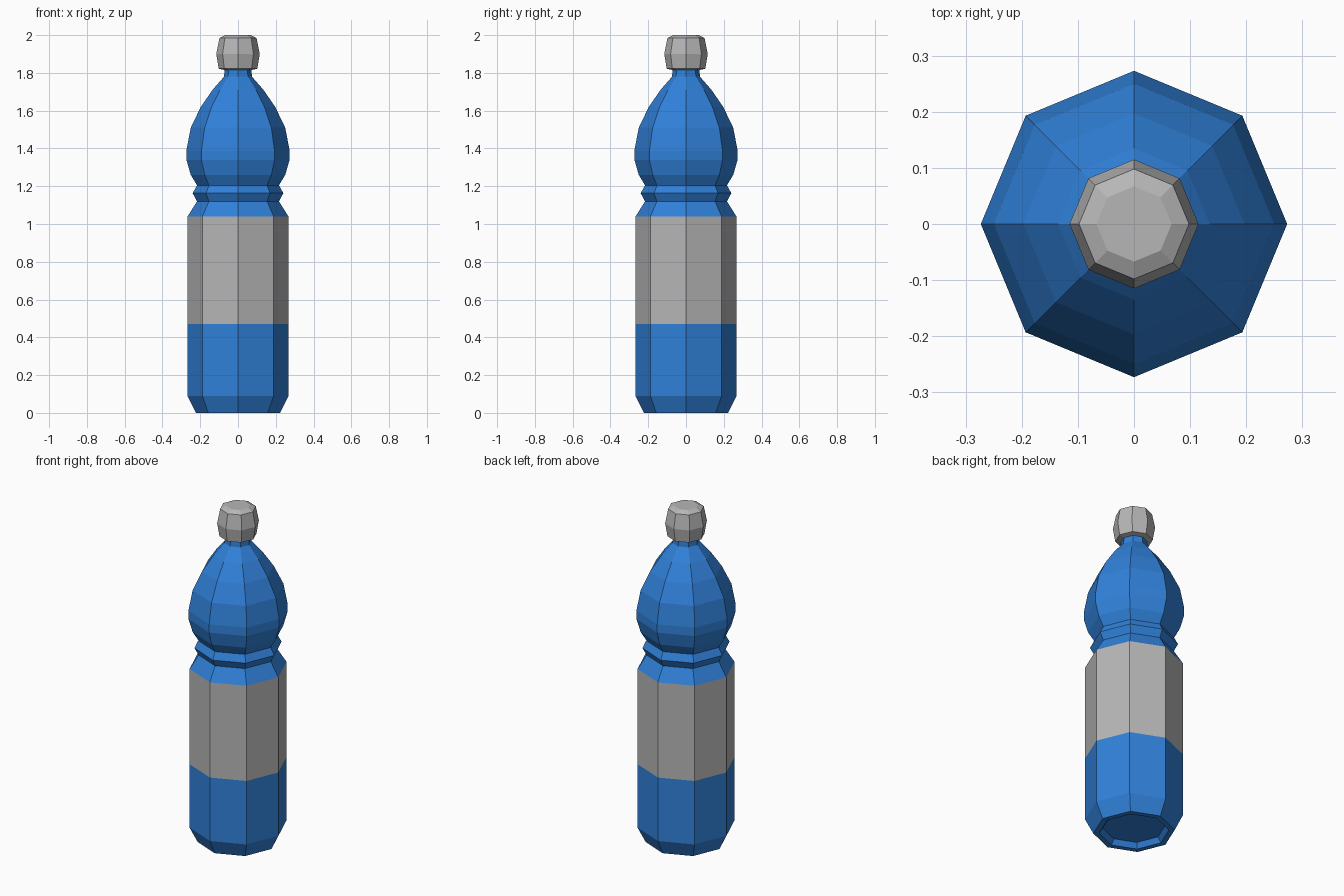
import bpy, bmesh, math

if "Cube" in bpy.data.objects:
    bpy.data.objects.remove(bpy.data.objects["Cube"])

SIDES = 8


def material(name, rgb):
    m = bpy.data.materials.new(name)
    m.diffuse_color = (*rgb, 1.0)
    m.use_nodes = True
    m.node_tree.nodes["Principled BSDF"].inputs["Base Color"].default_value = m.diffuse_color
    return m


blue = material("bottle blue", (0.03, 0.22, 0.70))
grey = material("light grey", (0.47, 0.47, 0.47))


def lathe(name, profile, mats, pick=lambda z: 0):
    """Revolve (radius, height) points into a flat-sided closed solid."""
    bm = bmesh.new()
    rings = []
    for r, z in profile:
        rings.append([bm.verts.new((r * math.cos(math.tau * i / SIDES),
                                    r * math.sin(math.tau * i / SIDES), z))
                      for i in range(SIDES)])
    for a, b in zip(rings, rings[1:]):
        for i in range(SIDES):
            j = (i + 1) % SIDES
            bm.faces.new((a[i], a[j], b[j], b[i]))
    bm.faces.new(rings[0][::-1])
    bm.faces.new(rings[-1])
    bmesh.ops.recalc_face_normals(bm, faces=bm.faces)
    for f in bm.faces:
        f.material_index = pick(f.calc_center_median().z)
    mesh = bpy.data.meshes.new(name)
    bm.to_mesh(mesh)
    bm.free()
    for m in mats:
        mesh.materials.append(m)
    ob = bpy.data.objects.new(name, mesh)
    bpy.context.collection.objects.link(ob)
    return ob


# Bottle body: recessed base, label band, grip rings, bulb shoulder, neck
lathe("bottle_body", [
    (0.17, 0.03), (0.19, 0.0), (0.222, 0.0), (0.267, 0.09),
    (0.267, 0.47), (0.267, 1.04),
    (0.217, 1.12), (0.24, 1.163), (0.217, 1.205),
    (0.25, 1.26), (0.273, 1.34), (0.273, 1.39), (0.25, 1.51),
    (0.197, 1.62), (0.135, 1.71), (0.074, 1.78), (0.07, 1.83),
], [blue, grey], lambda z: 1 if 0.47 < z < 1.04 else 0)

# Screw cap
lathe("cap", [
    (0.07, 1.815), (0.102, 1.822), (0.115, 1.90), (0.098, 1.985), (0.067, 2.0),
], [grey])
